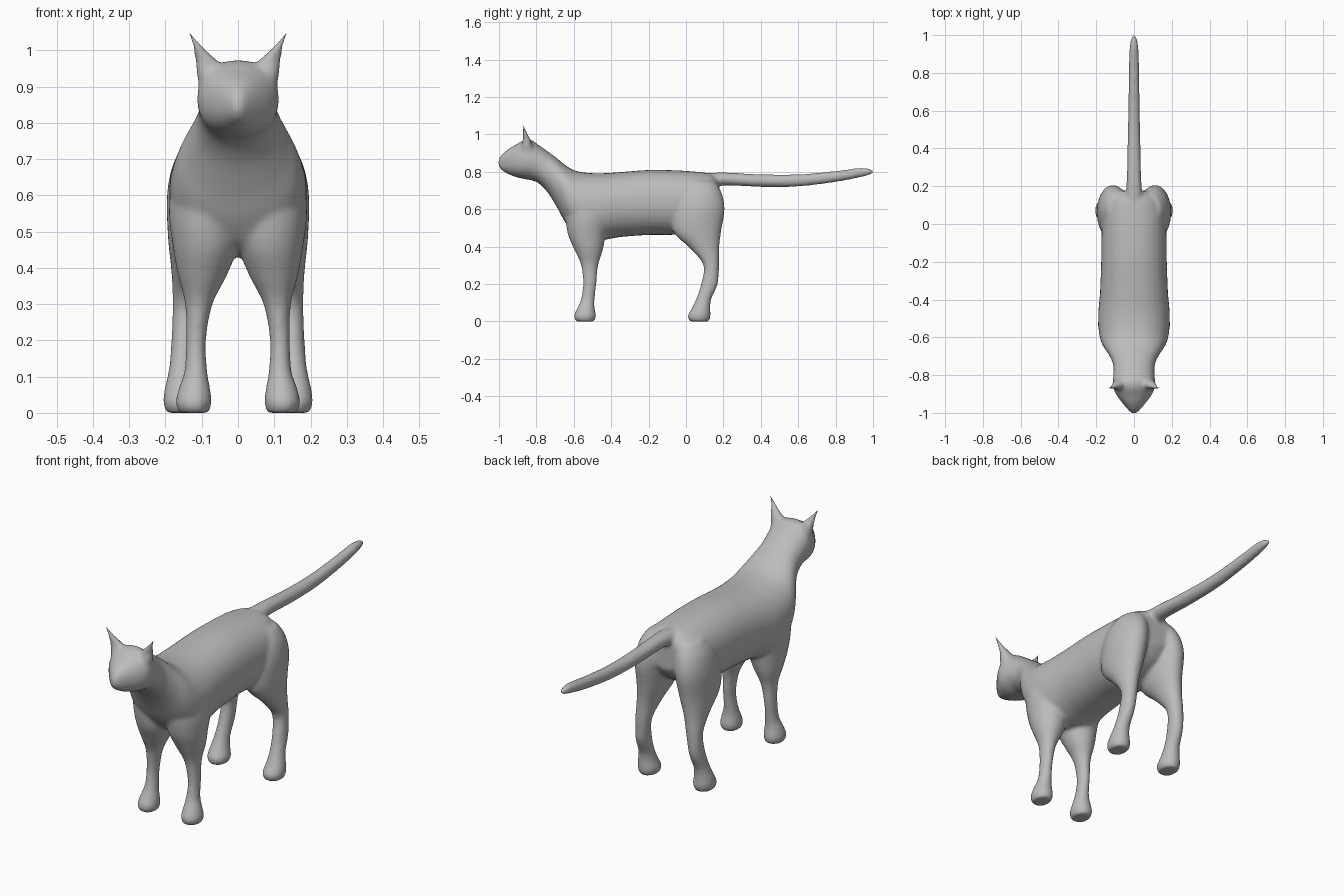
import bpy
import bmesh
import math
from mathutils import Vector

cube = bpy.data.objects.get("Cube")
if cube:
    bpy.data.objects.remove(cube, do_unlink=True)

SIDES = 32
STEPS = 5
bm = bmesh.new()


def spline(a, b, c, d, t):
    """Catmull-Rom blend of four equal-length tuples."""
    return [0.5 * (2 * q + (r - p) * t + (2 * p - 5 * q + 4 * r - s) * t * t
                   + (3 * q - p - 3 * r + s) * t ** 3)
            for p, q, r, s in zip(a, b, c, d)]


def loft(rings, along, power=2.0, side=1):
    """Skin closed rings (x, y, z, half width, half depth) along y or z."""
    dense = []
    for i in range(len(rings) - 1):
        a, d = rings[max(i - 1, 0)], rings[min(i + 2, len(rings) - 1)]
        dense += [spline(a, rings[i], rings[i + 1], d, k / STEPS) for k in range(STEPS)]
    dense.append(rings[-1])
    loops = []
    for x, y, z, w, h in dense:
        loop = []
        for k in range(SIDES):
            c, s = math.cos(math.tau * k / SIDES), math.sin(math.tau * k / SIDES)
            u = w * math.copysign(abs(c) ** (2 / power), c)
            v = h * math.copysign(abs(s) ** (2 / power), s)
            offset = Vector((u, 0, v)) if along == "y" else Vector((u, v, 0))
            p = Vector((x, y, z)) + offset
            loop.append(bm.verts.new((p.x * side, p.y, p.z)))
        loops.append(loop)
    faces = [bm.faces.new(loops[0]), bm.faces.new(loops[-1])]
    for a, b in zip(loops, loops[1:]):
        for k in range(SIDES):
            n = (k + 1) % SIDES
            faces.append(bm.faces.new((a[k], a[n], b[n], b[k])))
    bmesh.ops.recalc_face_normals(bm, faces=faces)


# Head, neck and torso: y, underside, top, half width
profile = [
    (-1.003, .83, .865, .012), (-.985, .808, .893, .03), (-.95, .788, .922, .06),
    (-.91, .772, .945, .09), (-.87, .762, .968, .11), (-.83, .755, .972, .112),
    (-.79, .74, .945, .109), (-.74, .69, .91, .112), (-.69, .61, .873, .135),
    (-.64, .52, .832, .168), (-.58, .455, .803, .185), (-.48, .43, .792, .19),
    (-.36, .45, .798, .18), (-.2, .462, .81, .174), (-.05, .465, .808, .172),
    (.06, .5, .80, .165), (.13, .54, .79, .135), (.175, .6, .76, .08),
]
loft([(0, y, (lo + hi) / 2, w, (hi - lo) / 2) for y, lo, hi, w in profile], "y", 2.2)

# Tail
loft([(0, .08, .75, .055, .04), (0, .2, .762, .041, .035), (0, .4, .753, .035, .034),
      (0, .6, .754, .031, .033), (0, .8, .775, .028, .03), (0, .93, .796, .024, .026),
      (0, .985, .80, .015, .016), (0, 1.004, .80, .005, .005)], "y")

front_leg = [
    (.122, -.54, 0, .042, .05), (.122, -.54, .03, .05, .06), (.12, -.535, .07, .043, .047),
    (.116, -.525, .12, .031, .037), (.116, -.515, .2, .028, .036),
    (.108, -.515, .3, .038, .046), (.098, -.52, .38, .068, .075),
    (.09, -.53, .46, .09, .1), (.09, -.53, .56, .101, .115),
    (.085, -.54, .66, .09, .1), (.075, -.54, .73, .06, .07),
]
hind_leg = [
    (.155, .07, 0, .043, .052), (.155, .07, .03, .052, .062), (.157, .08, .07, .045, .05),
    (.155, .095, .12, .036, .041), (.15, .125, .2, .034, .045),
    (.143, .135, .3, .038, .042), (.132, .1, .39, .052, .078),
    (.12, .06, .48, .073, .128), (.112, .065, .6, .084, .142),
    (.1, .075, .69, .078, .115), (.085, .08, .75, .055, .075),
]
ear = [
    (.07, -.845, .87, .036, .035), (.079, -.85, .93, .034, .032),
    (.087, -.851, .97, .032, .022), (.105, -.859, 1.0, .019, .014),
    (.122, -.866, 1.03, .01, .008), (.138, -.868, 1.056, .004, .004),
]
for side in (1, -1):
    loft(front_leg, "z", side=side)
    loft(hind_leg, "z", side=side)
    loft(ear, "z", side=side)

mesh = bpy.data.meshes.new("cat_body")
bm.to_mesh(mesh)
bm.free()
body = bpy.data.objects.new("cat_body", mesh)
bpy.context.collection.objects.link(body)

# Single grey coat
grey = bpy.data.materials.new("grey_coat")
grey.use_nodes = True
colour = (.5, .5, .5, 1)
grey.diffuse_color = colour
shader = next(n for n in grey.node_tree.nodes if n.type == "BSDF_PRINCIPLED")
shader.inputs["Base Color"].default_value = colour
mesh.materials.append(grey)

# Fuse the parts into one soft skin
remesh = body.modifiers.new("fuse", "REMESH")
remesh.mode = "VOXEL"
remesh.voxel_size = .008
remesh.use_smooth_shade = True
soften = body.modifiers.new("soften", "SMOOTH")
soften.factor = .5
soften.iterations = 14
for poly in mesh.polygons:
    poly.use_smooth = True
